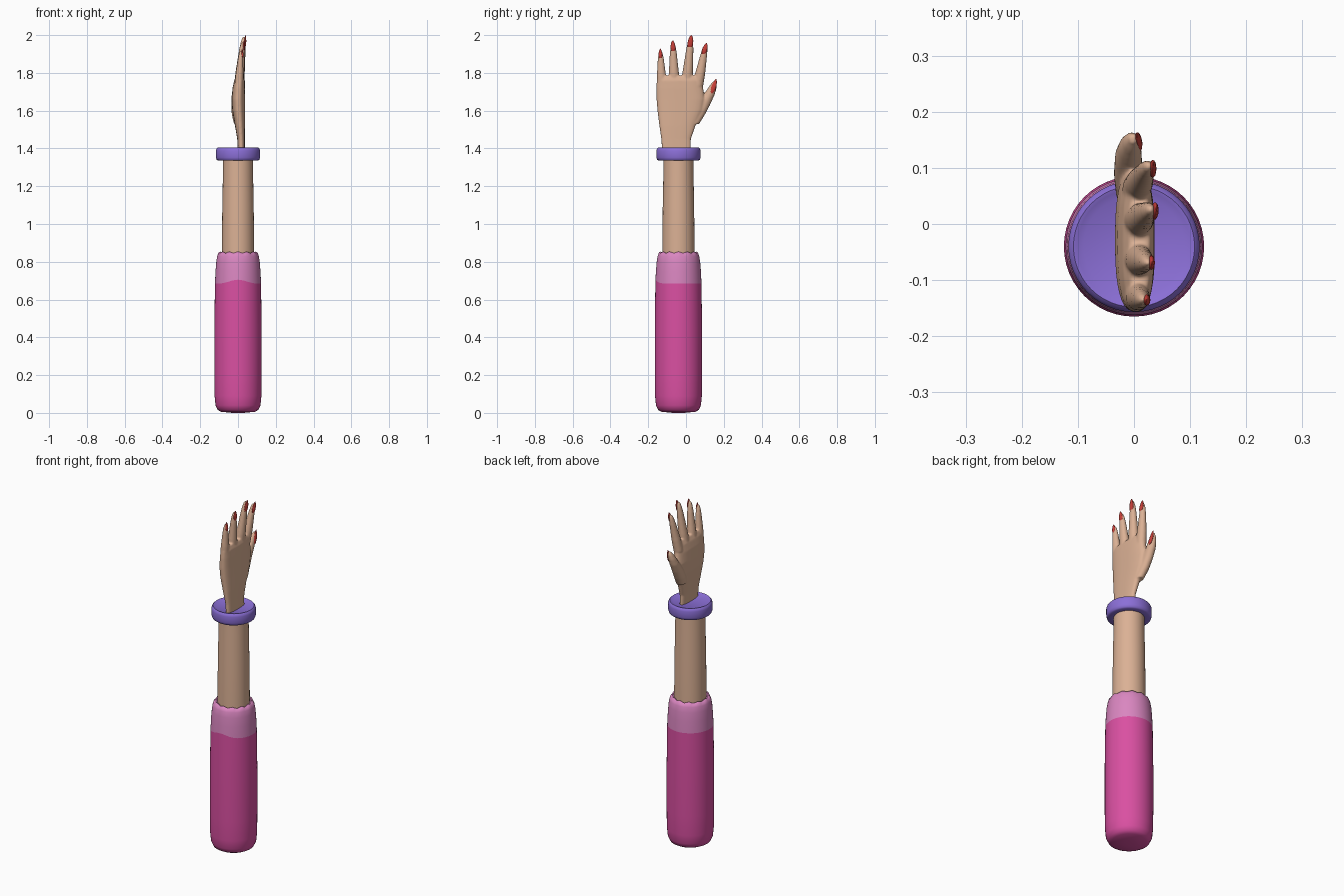
import bpy, bmesh, math

if "Cube" in bpy.data.objects:
    bpy.data.objects.remove(bpy.data.objects["Cube"])

def mat(name, rgb):
    m = bpy.data.materials.new(name)
    m.diffuse_color = (*rgb, 1)
    m.use_nodes = True
    m.node_tree.nodes["Principled BSDF"].inputs["Base Color"].default_value = m.diffuse_color
    return m

SKIN = mat("skin", (0.71, 0.44, 0.30))
PINK = mat("sleeve_pink", (0.70, 0.08, 0.36))
LIGHT = mat("cuff_pink", (0.70, 0.24, 0.53))
PURPLE = mat("bracelet_purple", (0.26, 0.16, 0.68))
RED = mat("nail_red", (0.58, 0.05, 0.04))
AXIS_Y = -0.04

def add_loft(bm, rings, n=24, power=2.0, wave=None):
    """Closed loft of level rings (z, y, x, ry, rx); wave(i, angle) shifts z."""
    loops = []
    for i, (z, y, x, ry, rx) in enumerate(rings):
        loop = []
        for k in range(n):
            a = 2 * math.pi * k / n
            c, s = math.cos(a), math.sin(a)
            px = math.copysign(abs(c) ** (2 / power), c) * rx
            py = math.copysign(abs(s) ** (2 / power), s) * ry
            loop.append(bm.verts.new((x + px, y + py, z + (wave(i, a) if wave else 0))))
        loops.append(loop)
    for p, q in zip(loops, loops[1:]):
        for k in range(n):
            j = (k + 1) % n
            bm.faces.new((p[k], p[j], q[j], q[k]))
    bm.faces.new(loops[0][::-1])
    bm.faces.new(loops[-1])

def finish(name, bm, material):
    bmesh.ops.recalc_face_normals(bm, faces=bm.faces)
    me = bpy.data.meshes.new(name)
    bm.to_mesh(me)
    bm.free()
    me.materials.append(material)
    ob = bpy.data.objects.new(name, me)
    bpy.context.collection.objects.link(ob)
    bpy.ops.object.select_all(action='DESELECT')
    ob.select_set(True)
    bpy.context.view_layer.objects.active = ob
    bpy.ops.object.shade_smooth_by_angle(angle=math.radians(50))
    return ob

def turned(name, profile, material, wave=None):
    """Round part about the arm axis from (radius, z) points."""
    bm = bmesh.new()
    add_loft(bm, [(z, AXIS_Y, 0, r, r) for r, z in profile], n=48, wave=wave)
    return finish(name, bm, material)

# Sleeve and cuff share a seam that rises to a point at the front
def seam(a):
    return 0.02 * max(0, -math.sin(a)) ** 8

turned("sleeve", [(0.03, 0), (0.09, 0.006), (0.108, 0.016), (0.119, 0.04), (0.124, 0.09),
                  (0.125, 0.2), (0.125, 0.45), (0.122, 0.685)], PINK,
       lambda i, a: seam(a) if i == 7 else 0)

def cuff_wave(i, a):
    return seam(a) if i == 0 else (0.004 * math.cos(12 * a) if i >= 4 else 0)

turned("sleeve_cuff", [(0.122, 0.685), (0.119, 0.75), (0.115, 0.80), (0.110, 0.83),
                       (0.103, 0.846), (0.093, 0.85), (0.082, 0.842)], LIGHT, cuff_wave)

# Forearm and bracelet
turned("forearm", [(0.085, 0.80), (0.085, 0.9), (0.083, 1.1), (0.080, 1.25), (0.079, 1.36)], SKIN)
turned("bracelet", [(0.078, 1.337), (0.106, 1.335), (0.113, 1.34), (0.117, 1.352), (0.117, 1.388),
                    (0.114, 1.398), (0.108, 1.404), (0.101, 1.402), (0.09, 1.396)], PURPLE)

# Hand: palm and digits merged by a voxel remesh
hand = bmesh.new()
palm = [(1.36, -0.125, 0.025, 0.0, 0.036), (1.45, -0.131, 0.026, -0.004, 0.036),
        (1.52, -0.141, 0.05, -0.016, 0.037), (1.60, -0.151, 0.088, -0.030, 0.037),
        (1.66, -0.156, 0.099, -0.034, 0.037), (1.72, -0.157, 0.091, -0.029, 0.037),
        (1.76, -0.155, 0.088, -0.020, 0.036), (1.785, -0.145, 0.08, -0.008, 0.028)]
add_loft(hand, [(z, (a + b) / 2, (c + d) / 2, (b - a) / 2, (d - c) / 2)
                for z, a, b, c, d in palm], n=40, power=2.6)

# Finger: base y, tip y, tip z, base half width, tip x
fingers = {"little": (-0.128, -0.135, 1.918, 0.026, 0.016),
           "ring": (-0.062, -0.069, 1.963, 0.029, 0.024),
           "middle": (0.003, 0.026, 1.992, 0.030, 0.030),
           "index": (0.062, 0.104, 1.948, 0.029, 0.026)}
Z0 = 1.73
for by, ty, tz, w, tx in fingers.values():
    rings = []
    for t, k in ((0, 1), (0.3, 0.93), (0.55, 0.77), (0.75, 0.64), (0.88, 0.5), (0.96, 0.34), (1, 0.15)):
        rings.append((Z0 + (tz - Z0) * t, by + (ty - by) * t, 0.004 + (tx - 0.004) * t,
                      w * k, w * k * 0.88))
    add_loft(hand, rings)
add_loft(hand, [(1.53, 0.035, 0.003, 0.035, 0.024), (1.58, 0.062, -0.006, 0.039, 0.027),
                (1.63, 0.090, -0.010, 0.037, 0.026), (1.68, 0.120, -0.010, 0.030, 0.024),
                (1.715, 0.137, -0.007, 0.024, 0.020), (1.74, 0.147, -0.004, 0.017, 0.014),
                (1.757, 0.153, -0.001, 0.008, 0.007)])
ob = finish("hand", hand, SKIN)
rm = ob.modifiers.new("merge", 'REMESH')
rm.mode = 'VOXEL'
rm.voxel_size = 0.0045
rm.use_smooth_shade = True
sm = ob.modifiers.new("soften", 'SMOOTH')
sm.factor = 0.5
sm.iterations = 6

# Pointed nails on the back of each digit: start and end (x, y, z), half width
def nail(name, p, q, w):
    bm = bmesh.new()
    rings = []
    for t, k in ((0, 0.35), (0.1, 0.75), (0.3, 1), (0.55, 0.95), (0.8, 0.65), (0.93, 0.35), (1, 0.1)):
        x, y, z = (a + (b - a) * t for a, b in zip(p, q))
        rings.append((z, y, x, w * k, 0.0065 * k))
    add_loft(bm, rings, n=16)
    finish(name, bm, RED)

nail("little_nail", (0.023, -0.135, 1.875), (0.022, -0.136, 1.928), 0.010)
nail("ring_nail", (0.030, -0.068, 1.912), (0.032, -0.070, 1.972), 0.013)
nail("middle_nail", (0.035, 0.020, 1.932), (0.040, 0.028, 2.0), 0.015)
nail("index_nail", (0.033, 0.092, 1.898), (0.034, 0.108, 1.958), 0.014)
nail("thumb_nail", (0.010, 0.136, 1.692), (0.005, 0.159, 1.767), 0.014)
